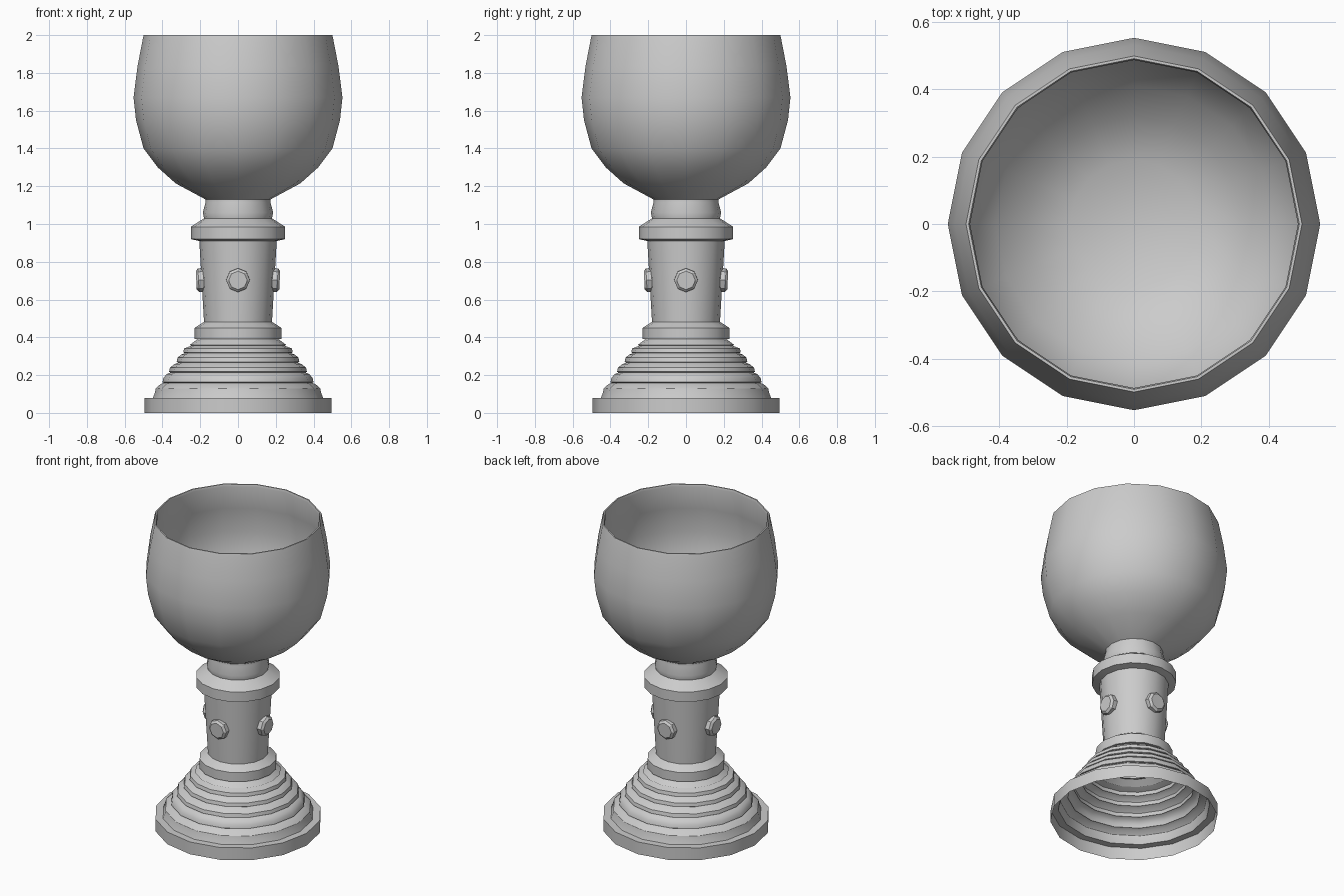
import bpy, bmesh, math
from mathutils import Matrix

if "Cube" in bpy.data.objects:
    bpy.data.objects.remove(bpy.data.objects["Cube"])

SIDES = 16


def finish(name, bm, angle=30):
    """Turn a bmesh into a named object, smooth with sharp creases."""
    me = bpy.data.meshes.new(name)
    bm.to_mesh(me)
    bm.free()
    ob = bpy.data.objects.new(name, me)
    bpy.context.collection.objects.link(ob)
    bpy.ops.object.select_all(action='DESELECT')
    ob.select_set(True)
    bpy.context.view_layer.objects.active = ob
    bpy.ops.object.shade_smooth_by_angle(angle=math.radians(angle))
    return ob


def lathe(name, profile, cap_end=False):
    """Revolve (radius, z) points, listed upward along the outside."""
    bm = bmesh.new()
    rings = []
    for r, z in profile:
        rings.append([bm.verts.new((r * math.cos(2 * math.pi * i / SIDES),
                                    r * math.sin(2 * math.pi * i / SIDES), z))
                      for i in range(SIDES)])
    for a, b in zip(rings, rings[1:]):
        for i in range(SIDES):
            j = (i + 1) % SIDES
            bm.faces.new((a[i], a[j], b[j], b[i]))
    if cap_end:
        bm.faces.new(rings[-1])
    return finish(name, bm)


# Hollow foot: flat rim, then rounded steps up to the collar
foot = [(0.495, 0.0), (0.495, 0.08), (0.45, 0.08)]
steps = [(0.44, 0.108), (0.40, 0.163), (0.365, 0.218), (0.325, 0.27), (0.29, 0.32)]
for (r, z), (r2, z2) in zip(steps, steps[1:] + [(0.255, 0.36)]):
    foot += [(r, z), (r - 0.005, z + 0.022), (r2 + 0.012, z2 - 0.012), (r2 - 0.008, z2 - 0.004)]
foot += [(0.255, 0.36), (0.215, 0.39)]
lathe("foot", foot)

# Collar joining foot and stem
lathe("lower_collar", [(0.205, 0.39), (0.23, 0.39), (0.23, 0.45), (0.18, 0.482)])

# Tapered stem
lathe("stem", [(0.18, 0.482), (0.205, 0.91)])

# Ring and neck under the bowl
lathe("upper_ring", [(0.205, 0.91), (0.25, 0.92), (0.25, 0.985), (0.18, 1.03)])
lathe("neck", [(0.18, 1.03), (0.186, 1.06), (0.172, 1.115), (0.172, 1.13)])

# Bowl: outer wall, thin lip, inner wall and floor
outer = [(0.172, 1.13), (0.33, 1.215), (0.425, 1.30), (0.50, 1.40), (0.54, 1.55),
         (0.553, 1.67), (0.532, 1.835), (0.503, 1.985), (0.499, 2.0)]
inner = [(0.491, 2.0), (0.487, 1.985), (0.517, 1.83), (0.537, 1.67), (0.524, 1.555),
         (0.485, 1.41), (0.412, 1.315), (0.32, 1.23), (0.19, 1.16)]
lathe("bowl", outer + inner, cap_end=True)

# Four faceted studs around the stem
for k, side in enumerate(("right", "back", "left", "front")):
    bm = bmesh.new()
    bmesh.ops.create_cone(bm, cap_ends=True, segments=8, radius1=0.063, radius2=0.063, depth=0.03)
    top = max(bm.faces, key=lambda f: f.calc_center_median().z)
    bmesh.ops.inset_individual(bm, faces=[top], thickness=0.014, depth=0.012)
    place = (Matrix.Rotation(k * math.pi / 2, 4, 'Z') @ Matrix.Translation((0.194, 0, 0.703))
             @ Matrix.Rotation(math.radians(90 + 3), 4, 'Y'))
    bm.transform(place)
    finish("stud_" + side, bm)
